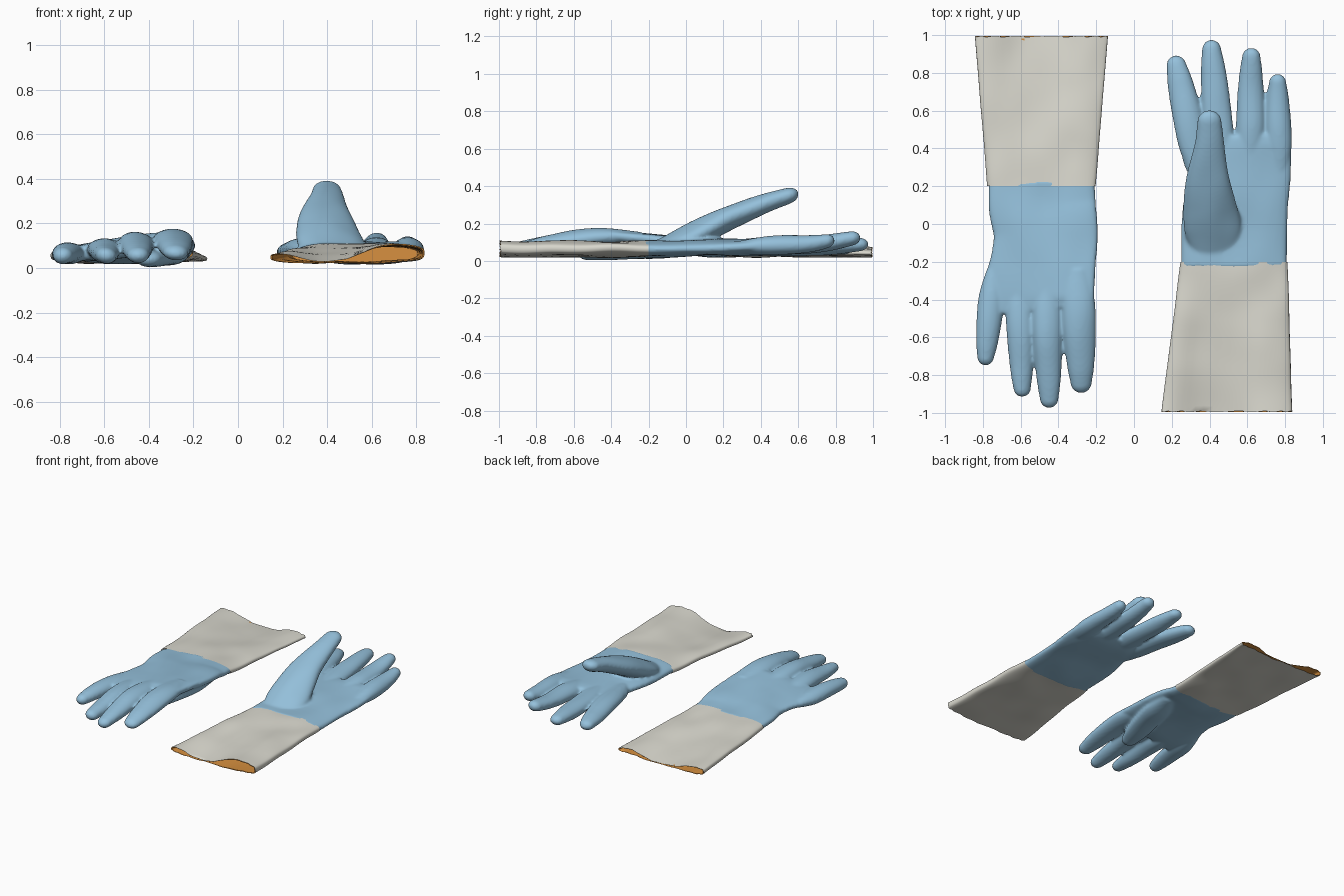
import bpy, bmesh, math
from mathutils import Vector, Quaternion, noise

cube = bpy.data.objects.get("Cube")
if cube:
    bpy.data.objects.remove(cube)


def material(name, rgb):
    mat = bpy.data.materials.new(name)
    mat.use_nodes = True
    mat.diffuse_color = (*rgb, 1)
    mat.node_tree.nodes["Principled BSDF"].inputs["Base Color"].default_value = (*rgb, 1)
    return mat


BLUE = material("blue_rubber", (.3, .53, .71))
GREY = material("pale_grey_cuff", (.7, .69, .62))
ORANGE = material("orange_lining", (.68, .28, .05))
SEGS = 48
ANGLES = [math.tau * k / SEGS for k in range(SEGS)]


def signed_power(value, power):
    return math.copysign(abs(value) ** power, value)


def spline(keys, steps=7):
    """Catmull-Rom through keys of (x, y, z, half width, half height, roll)."""
    padded = [keys[0]] + keys + [keys[-1]]
    out = []
    for before, start, end, after in zip(padded, padded[1:], padded[2:], padded[3:]):
        for i in range(steps):
            t = i / steps
            out.append([q + t / 2 * (r - p + t * (2 * p - 5 * q + 4 * r - s
                        + t * (3 * (q - r) + s - p)))
                        for p, q, r, s in zip(before, start, end, after)])
    return out + [list(keys[-1])]


def wrinkle(point, seed):
    ripple = noise.noise(Vector((point.x * 6 + seed, point.y * 4, point.z * 3)))
    return point + Vector((.2, 0, 1)) * ripple * .011


def bridge(bm, rings):
    for ring, following in zip(rings, rings[1:]):
        for k in range(SEGS):
            n = (k + 1) % SEGS
            bm.faces.new((ring[k], ring[n], following[n], following[k]))


def round_tip(rows):
    """Close the end of a tube with a dome."""
    x, y, z, wide, high, roll = rows[-1]
    centre = Vector((x, y, z))
    direction = (centre - Vector(rows[-2][:3])).normalized()
    for i in range(1, 6):
        a = i / 5 * math.radians(86)
        point = centre + direction * wide * math.sin(a)
        rows.append([*point, wide * math.cos(a), high * math.cos(a), roll])


def loft(bm, keys, seed, power=1, rounded=True):
    """Closed tube of flattened rings set square to the path."""
    rows = spline(keys)
    if rounded:
        round_tip(rows)
    rings = []
    for i, (x, y, z, wide, high, roll) in enumerate(rows):
        last, coming = rows[max(i - 1, 0)], rows[min(i + 1, len(rows) - 1)]
        tangent = (Vector(coming[:3]) - Vector(last[:3])).normalized()
        side = tangent.cross(Vector((0, 0, 1))).normalized()
        turn = Quaternion(tangent, roll)
        across, up = turn @ side, turn @ side.cross(tangent)
        ring = []
        for a in ANGLES:
            point = (Vector((x, y, z)) + across * wide * signed_power(math.cos(a), power)
                     + up * high * signed_power(math.sin(a), power))
            ring.append(bm.verts.new(wrinkle(point, seed)))
        rings.append(ring)
    bridge(bm, rings)
    bm.faces.new(rings[0])
    bm.faces.new(rings[-1])


def finger(base, tip, width):
    """Keys of a tapering finger, rooted in the palm and bending towards its tip."""
    keys = []
    for t, wide, high in ((-.25, .6, .6), (.1, 1, .95), (.45, 1, 1), (.8, .85, .9), (1, .66, .76)):
        point = Vector(base).lerp(Vector(tip), t)
        point.z = base[2] + (tip[2] - base[2]) * max(t, 0) ** 2
        keys.append((*point, wide * width, high * .05, 0))
    return keys


def palm_keys(rows):
    """Keys of the palm from rows of (y, left edge, right edge, z, roll)."""
    keys = [((left + right) / 2, y, z, (right - left) / 2, .045, roll)
            for y, left, right, z, roll in rows]
    keys[-1] = (*keys[-1][:4], .035, keys[-1][5])
    return keys


def finish(bm, name, mats, turn):
    bmesh.ops.recalc_face_normals(bm, faces=bm.faces)
    mesh = bpy.data.meshes.new(name)
    bm.to_mesh(mesh)
    bm.free()
    for mat in mats:
        mesh.materials.append(mat)
    mesh.shade_smooth()
    mesh.set_sharp_from_angle(angle=math.radians(50))
    ob = bpy.data.objects.new(name, mesh)
    ob.rotation_euler.z = turn
    bpy.context.collection.objects.link(ob)
    return ob


def hand(name, palm, digits, seed, turn):
    """Palm, fingers and thumb fused into one soft skin."""
    bm = bmesh.new()
    loft(bm, palm_keys(palm), seed, power=.75, rounded=False)
    for digit in digits:
        loft(bm, digit, seed)
    ob = finish(bm, name, [BLUE], turn)
    fuse = ob.modifiers.new("fuse", "REMESH")
    fuse.mode = "VOXEL"
    fuse.voxel_size = .009
    fuse.use_smooth_shade = True
    soft = ob.modifiers.new("soften", "SMOOTH")
    soft.factor = .5
    soft.iterations = 9


def cuff(name, wrist, mouth, pinch, width, height, seed, turn):
    """Flared sleeve with a pinched mouth and a closed lining inside."""
    bm = bmesh.new()
    count = 26
    floor = .022

    def ring(v, fill, inset):
        left, right = (a + (b - a) * v for a, b in zip(wrist, mouth))
        middle, half = (left + right) / 2, (right - left) / 2 - inset
        verts = []
        for k, a in enumerate(ANGLES):
            u = signed_power(math.cos(a), .75)
            s = signed_power(math.sin(a), .75 - v / 4)
            sag = .9 * v ** 1.5 * math.exp(-abs((u - pinch) / width) ** 3)
            tall = .088 * (1 - sag) * (1 - .4 * v * max(0, -u)) * (1 + (height - 1) * v)
            y = -.2 - .793 * v - .004 * math.sin(k * 2.1) * v ** 12
            # both walls share the ripple of the lower one, so they never cross
            point = wrinkle(Vector((middle + half * u, y, floor)), seed)
            point.z += tall * (1 + s * fill) / 2
            verts.append(bm.verts.new(point))
        return verts

    rings = [ring(i / count, 1, 0) for i in range(count + 1)]
    rings += [ring(i / count, .86, .007) for i in range(count, 1, -1)]
    bridge(bm, rings)
    bm.faces.new(rings[-1])
    bm.faces.index_update()
    for face in bm.faces:
        face.material_index = int(face.index >= SEGS * count)
    finish(bm, name, [GREY, ORANGE], turn)


# Glove lying palm up with its thumb raised
raised_thumb = [(.43, -.19, .065, .1, .025, 0), (.42, -.04, .11, .15, .055, 0),
                (.4, .1, .165, .14, .068, 0), (.39, .24, .235, .115, .064, 0),
                (.4, .42, .31, .08, .052, 0), (.4, .54, .352, .065, .045, 0)]
hand("palm_up_hand",
     [(-.23, .25, .81, .066, 0), (.05, .255, .815, .07, 0), (.25, .29, .83, .072, 0),
      (.4, .25, .835, .076, 0), (.47, .27, .81, .08, 0)],
     [finger((.33, .36, .08), (.224, .84, .072), .08),
      finger((.455, .4, .08), (.41, .925, .085), .077),
      finger((.615, .4, .08), (.62, .885, .115), .074),
      finger((.765, .36, .075), (.76, .75, .105), .069),
      raised_thumb], seed=3, turn=0)
cuff("palm_up_cuff", (.247, .813), (.145, .838), pinch=-.25, width=.5, height=1, seed=3, turn=0)

# Glove lying palm down with its thumb folded underneath
hand("palm_down_hand",
     [(-.23, .21, .77, .066, 0), (-.1, .2, .77, .07, 0), (.05, .19, .745, .085, .06),
      (.2, .2, .76, .095, .1), (.37, .205, .805, .098, .14), (.45, .22, .78, .096, .14)],
     [finger((.295, .36, .13), (.28, .84, .07), .086),
      finger((.46, .4, .11), (.45, .925, .062), .076),
      finger((.61, .4, .085), (.592, .87, .055), .07),
      finger((.75, .34, .065), (.785, .705, .052), .068),
      finger((.3, .06, .066), (.4, .52, .04), .09)], seed=8, turn=math.pi)
cuff("palm_down_cuff", (.203, .777), (.138, .842), pinch=0, width=.6, height=.75, seed=8, turn=math.pi)
